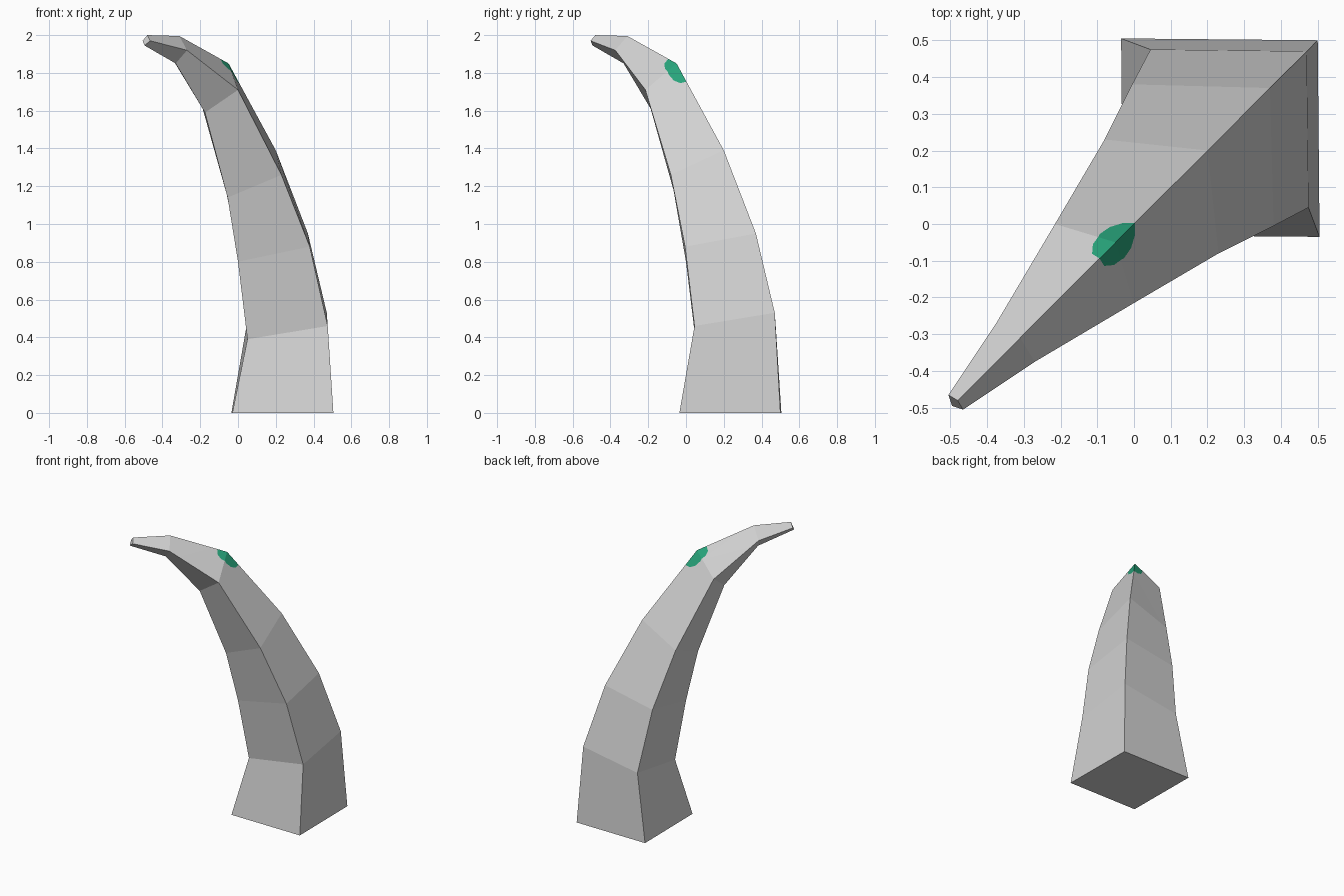
import bpy, bmesh, math
from mathutils import Vector

if "Cube" in bpy.data.objects:
    bpy.data.objects.remove(bpy.data.objects["Cube"])


def material(name, rgb):
    m = bpy.data.materials.new(name)
    m.diffuse_color = (*rgb, 1)
    m.use_nodes = True
    m.node_tree.nodes["Principled BSDF"].inputs["Base Color"].default_value = m.diffuse_color
    return m


# Horn sections, symmetric about the x = y plane:
# (outer ridge xy, z), (side corner x, y, z), (inner ridge xy, z)
SECTIONS = [
    ((0.50, 0.00), (0.505, -0.035, 0.00), (-0.03, 0.00)),
    ((0.47, 0.53), (0.475, 0.045, 0.46), (0.05, 0.39)),
    ((0.37, 0.95), (0.38, -0.005, 0.88), (0.00, 0.80)),
    ((0.20, 1.39), (0.23, -0.08, 1.26), (-0.055, 1.14)),
    ((-0.05, 1.85), (0.00, -0.215, 1.71), (-0.175, 1.59)),
    ((-0.31, 1.995), (-0.27, -0.375, 1.92), (-0.33, 1.85)),
    ((-0.48, 2.00), (-0.465, -0.505, 1.97), (-0.495, 1.945)),
]

bm = bmesh.new()
rings = []
for (o, oz), (sx, sy, sz), (i, iz) in SECTIONS:
    corners = [(o, o, oz), (sy, sx, sz), (i, i, iz), (sx, sy, sz)]
    rings.append([bm.verts.new(c) for c in corners])

# Four-sided walls and end caps
walls = []
for a, b in zip(rings, rings[1:]):
    walls.append([bm.faces.new((a[k], a[(k + 1) % 4], b[(k + 1) % 4], b[k]))
                  for k in range(4)])
bm.faces.new(rings[0][::-1])
bm.faces.new(rings[-1])

# Green oval spot cut into the four outer faces that meet on the ridge
center = Vector((-0.045, -0.045, 1.815))
along = Vector((0.095, 0.095, -0.12)).normalized()
across = Vector((1, -1, 0)).normalized()
half_w, half_l, sides = 0.045, 0.088, 12
spot = [walls[s][k] for s in (3, 4) for k in (0, 3)]
for n in range(sides):
    t = 2 * math.pi * (n + 0.5) / sides
    point = center + across * half_w * math.cos(t) + along * half_l * math.sin(t)
    normal = (across * math.cos(t) / half_w + along * math.sin(t) / half_l).normalized()
    geom = list({g for f in spot for g in (*f.verts, *f.edges, f)})
    cut = bmesh.ops.bisect_plane(bm, geom=geom, plane_co=point, plane_no=normal, dist=1e-6)
    faces = {g for g in cut["geom"] if isinstance(g, bmesh.types.BMFace)} | {
        f for f in spot if f.is_valid}
    spot = [f for f in faces
            if (f.calc_center_median() - point).dot(normal) < 0]
for f in spot:
    f.material_index = 1

bmesh.ops.recalc_face_normals(bm, faces=bm.faces[:])
mesh = bpy.data.meshes.new("horn")
bm.to_mesh(mesh)
bm.free()
mesh.materials.append(material("pale grey", (0.64, 0.64, 0.64)))
mesh.materials.append(material("green", (0.021, 0.37, 0.195)))
horn = bpy.data.objects.new("horn", mesh)
bpy.context.collection.objects.link(horn)
